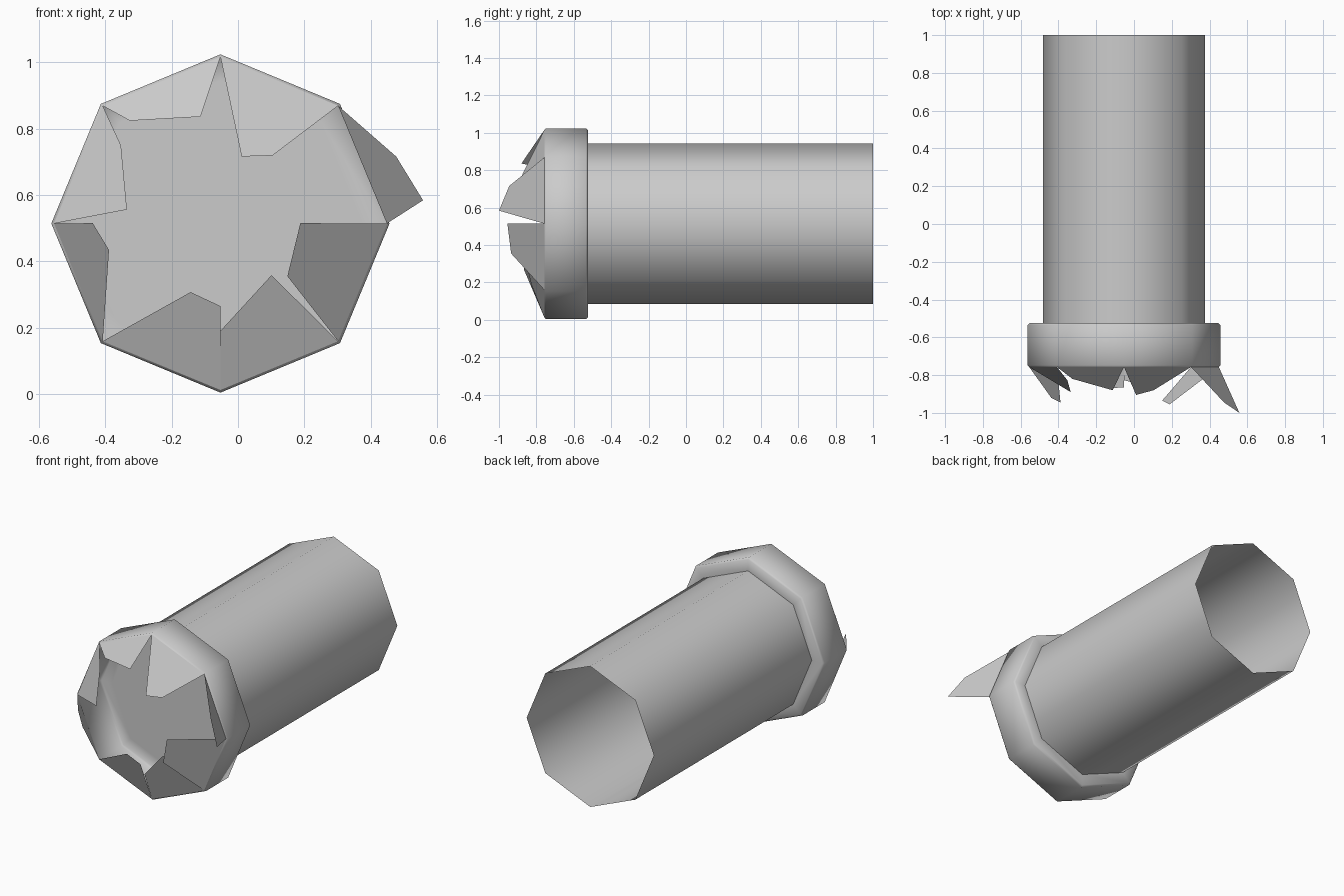
import bpy, bmesh, math

if "Cube" in bpy.data.objects:
    bpy.data.objects.remove(bpy.data.objects["Cube"])

CX, CZ, N = -0.053, 0.514, 8


def point(r, y, k):
    a = math.radians(90 - 360 * k / N)
    return (CX + r * math.cos(a), y, CZ + r * math.sin(a))


def finish(bm, name, smooth):
    me = bpy.data.meshes.new(name)
    bm.to_mesh(me)
    bm.free()
    ob = bpy.data.objects.new(name, me)
    bpy.context.collection.objects.link(ob)
    if smooth:
        bpy.ops.object.select_all(action='DESELECT')
        ob.select_set(True)
        bpy.context.view_layer.objects.active = ob
        bpy.ops.object.shade_smooth_by_angle(angle=math.radians(50))
    return ob


def octagon_shell(name, profile, cap=False):
    """Sweep a (radius, y) profile round the eight-sided axis."""
    bm = bmesh.new()
    rings = [[bm.verts.new(point(r, y, k)) for k in range(N)] for r, y in profile]
    for a, b in zip(rings, rings[1:]):
        for k in range(N):
            j = (k + 1) % N
            bm.faces.new((a[k], a[j], b[j], b[k]))
    if cap:
        bm.faces.new(rings[0])
    bmesh.ops.recalc_face_normals(bm, faces=bm.faces)
    return finish(bm, name, True)


# Long open tube
octagon_shell("tube", [(0.43, -0.525), (0.43, 1.0)])

# Wide collar with softened rims and a closed floor
octagon_shell("collar", [(0.43, -0.525), (0.5, -0.525), (0.51, -0.535),
                         (0.51, -0.748), (0.502, -0.757)], cap=True)

# Torn flaps on the front rim: two free corners each, clockwise from the top
flaps = [
    ((0.011, -0.905, 0.716), (0.104, -0.88, 0.719)),
    ((0.477, -0.945, 0.716), (0.558, -1.0, 0.584)),
    ((0.188, -0.955, 0.515), (0.149, -0.935, 0.355)),
    ((0.101, -0.868, 0.358), (-0.053, -0.827, 0.19)),
    ((-0.053, -0.865, 0.265), (-0.143, -0.87, 0.307)),
    ((-0.389, -0.945, 0.434), (-0.438, -0.92, 0.515)),
    ((-0.335, -0.89, 0.556), (-0.353, -0.827, 0.75)),
    ((-0.326, -0.82, 0.824), (-0.113, -0.88, 0.836)),
]
# Which free corner sits next to the first rim corner follows from distance
for k, (p, q) in enumerate(flaps):
    a, b = point(0.502, -0.757, k), point(0.502, -0.757, k + 1)
    if math.dist(a, p) + math.dist(b, q) > math.dist(a, q) + math.dist(b, p):
        p, q = q, p
    bm = bmesh.new()
    bm.faces.new([bm.verts.new(c) for c in (a, p, q, b)])
    finish(bm, f"torn_flap_{k + 1}", False)
